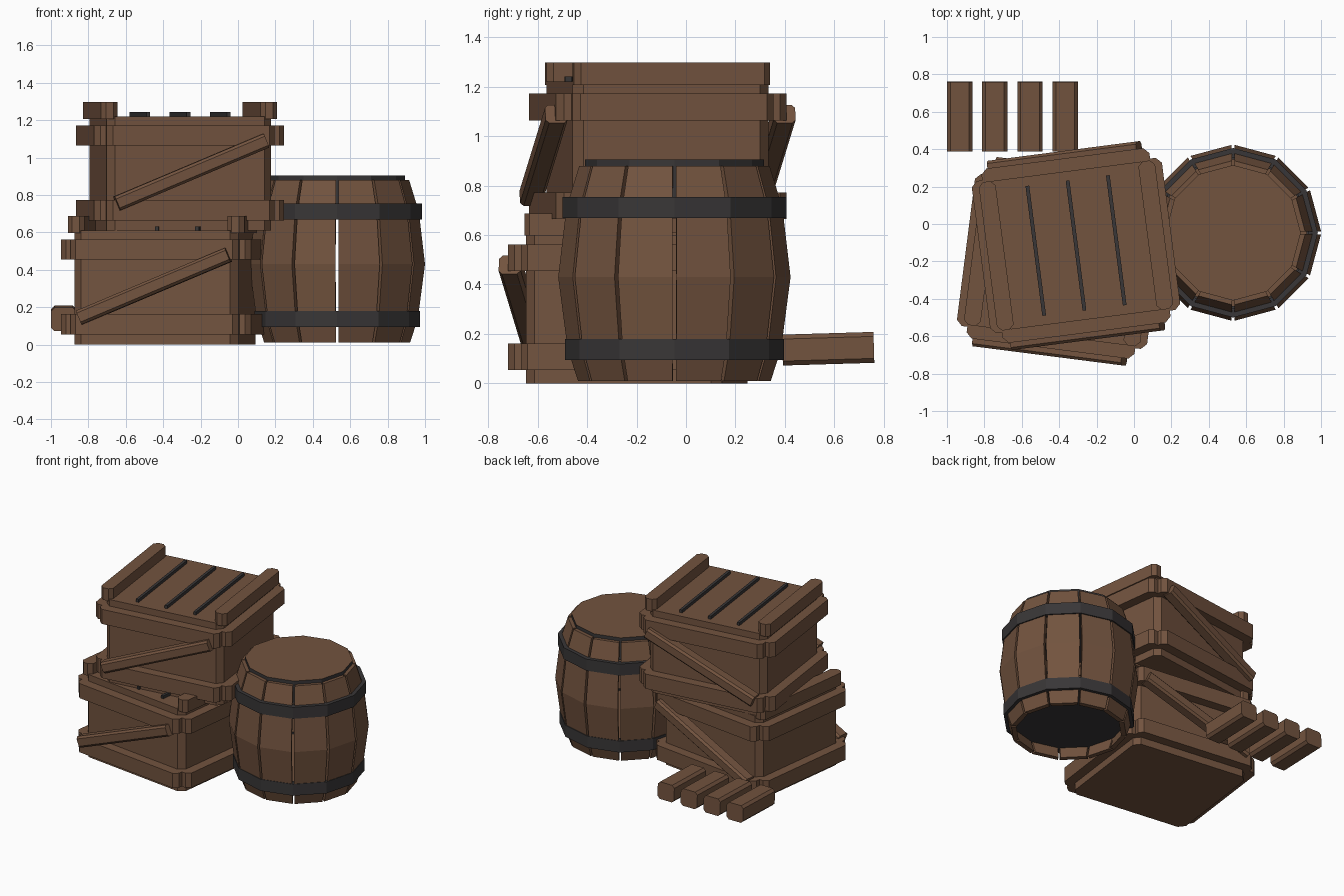
import bpy, bmesh
from math import radians, cos, sin
from mathutils import Matrix, Vector

cube = bpy.data.objects.get("Cube")
if cube:
    bpy.data.objects.remove(cube, do_unlink=True)


def make_material(name, color):
    mat = bpy.data.materials.new(name)
    mat.use_nodes = True
    mat.diffuse_color = color
    bsdf = mat.node_tree.nodes["Principled BSDF"]
    bsdf.inputs["Base Color"].default_value = color
    bsdf.inputs["Roughness"].default_value = 0.8
    return mat


WOOD = make_material("brown wood", (0.17, 0.087, 0.049, 1))
IRON = make_material("dark iron", (0.04, 0.037, 0.038, 1))


def finish(name, bm, mats):
    bmesh.ops.recalc_face_normals(bm, faces=bm.faces[:])
    mesh = bpy.data.meshes.new(name)
    bm.to_mesh(mesh)
    bm.free()
    for mat in mats:
        mesh.materials.append(mat)
    obj = bpy.data.objects.new(name, mesh)
    bpy.context.collection.objects.link(obj)
    return obj


def plank(name, size, matrix, axis=2, chamfer=0.03, mat=WOOD):
    """Box whose edges along one axis are chamfered."""
    bm = bmesh.new()
    bmesh.ops.create_cube(bm, size=1)
    bmesh.ops.scale(bm, vec=size, verts=bm.verts)
    if chamfer:
        edges = [e for e in bm.edges
                 if abs((e.verts[0].co - e.verts[1].co)[axis]) > 1e-4]
        bmesh.ops.bevel(bm, geom=edges, offset=chamfer, segments=1,
                        affect='EDGES', profile=0.5)
    bm.transform(matrix)
    return finish(name, bm, [mat])


def at(x, y, z):
    return Matrix.Translation((x, y, z))


# Crates
WIDTH, DEPTH, HEIGHT = 0.885, 0.80, 0.61
REACH, THICK = 0.07, 0.09


def crate(prefix, place):
    plank(prefix + "_crate_body", (WIDTH, DEPTH, HEIGHT),
          place @ at(0, 0, HEIGHT / 2), chamfer=0.04)
    # Bands round the bottom and top
    for level, z in (("lower", 0.108), ("upper", 0.508)):
        for side, s in (("front", -1), ("back", 1)):
            y = s * (DEPTH / 2 + REACH - THICK / 2)
            plank(f"{prefix}_crate_{level}_band_{side}",
                  (WIDTH + 0.02, THICK, 0.108), place @ at(0, y, z))
        for side, s in (("left", 1), ("right", -1)):
            x = s * (WIDTH / 2 + REACH - THICK / 2)
            plank(f"{prefix}_crate_{level}_band_{side}",
                  (THICK, DEPTH + 0.02, 0.108), place @ at(x, 0, z))
    # Rails on the lid
    for side, s in (("left", 1), ("right", -1)):
        plank(f"{prefix}_crate_rail_{side}", (THICK, DEPTH, 0.09),
              place @ at(s * 0.43, 0, HEIGHT + 0.032), chamfer=0.025)
    # Dark gaps between the lid boards
    for i in (-1, 0, 1):
        plank(f"{prefix}_crate_lid_gap_{i + 2}", (0.02, 0.7, 0.03),
              place @ at(i * 0.217, 0, HEIGHT + 0.007), chamfer=0, mat=IRON)
    # Diagonal braces
    tilt = Matrix.Rotation(radians(-22.7), 4, 'Y')
    for side, s in (("front", -1), ("back", 1)):
        plank(f"{prefix}_crate_brace_{side}", (0.87, THICK, 0.08),
              place @ at(0, s * (DEPTH / 2 + 0.065), 0.312) @ tilt,
              axis=0, chamfer=0.014)


crate("bottom", at(-0.39, -0.20, 0) @ Matrix.Rotation(radians(-7.3), 4, 'Z'))
crate("top", at(-0.31, -0.115, HEIGHT) @ Matrix.Rotation(radians(7.4), 4, 'Z'))

# Loose planks
for i in range(4):
    plank(f"loose_plank_{i + 1}", (0.135, 0.37, 0.125),
          at(-0.932 + i * 0.188, 0.575, 0.14) @ Matrix.Rotation(radians(1.7), 4, 'X'),
          axis=1, chamfer=0.018)

# Barrel
SIDES = 12
STEP = 360 / SIDES
BARREL = at(0.53, -0.047, 0)


def sweep(name, section, angles, mat, closed=False):
    """Carry a closed (radius, height) section round the barrel axis."""
    bm = bmesh.new()
    rings = [[bm.verts.new((r * cos(radians(a)), r * sin(radians(a)), z))
              for r, z in section] for a in angles]
    n = len(section)
    pairs = list(zip(rings, rings[1:]))
    if closed:
        pairs.append((rings[-1], rings[0]))
    else:
        bm.faces.new(rings[0])
        bm.faces.new(rings[-1])
    for a, b in pairs:
        for i in range(n):
            j = (i + 1) % n
            bm.faces.new((a[i], a[j], b[j], b[i]))
    bm.transform(BARREL)
    return finish(name, bm, [mat])


outer = [(0.39, 0.01), (0.432, 0.14), (0.47, 0.43), (0.437, 0.71), (0.385, 0.88)]
stave = outer + [(r - 0.035, z) for r, z in reversed(outer)]
GAP = 1.0
for i in range(SIDES):
    sweep(f"barrel_stave_{i + 1}", stave,
          (i * STEP + GAP, (i + 1) * STEP - GAP), WOOD)

# Iron hoops
for label, r, z in (("lower", 0.443, 0.095), ("upper", 0.453, 0.668)):
    section = [(r, z), (r, z + 0.085), (r - 0.05, z + 0.085), (r - 0.05, z)]
    sweep(f"barrel_hoop_{label}", section,
          [i * STEP for i in range(SIDES)], IRON, closed=True)


# Lid and base discs: dark, with a wooden upper face
def disc(name, radius, low, high):
    bm = bmesh.new()
    bmesh.ops.create_cone(bm, cap_ends=True, segments=SIDES, radius1=radius,
                          radius2=radius, depth=high - low)
    # Line a corner up with the gaps between staves
    v = max(bm.verts, key=lambda p: p.co.x).co
    turn = Vector((1, 0)).angle_signed(Vector((v.x, v.y)))
    bm.transform(BARREL @ at(0, 0, (low + high) / 2) @ Matrix.Rotation(turn, 4, 'Z'))
    bm.normal_update()
    for f in bm.faces:
        f.material_index = 0 if f.normal.z > 0.5 else 1
    finish(name, bm, [WOOD, IRON])


disc("barrel_lid", 0.362, 0.74, 0.905)
disc("barrel_base", 0.40, 0.10, 0.17)
